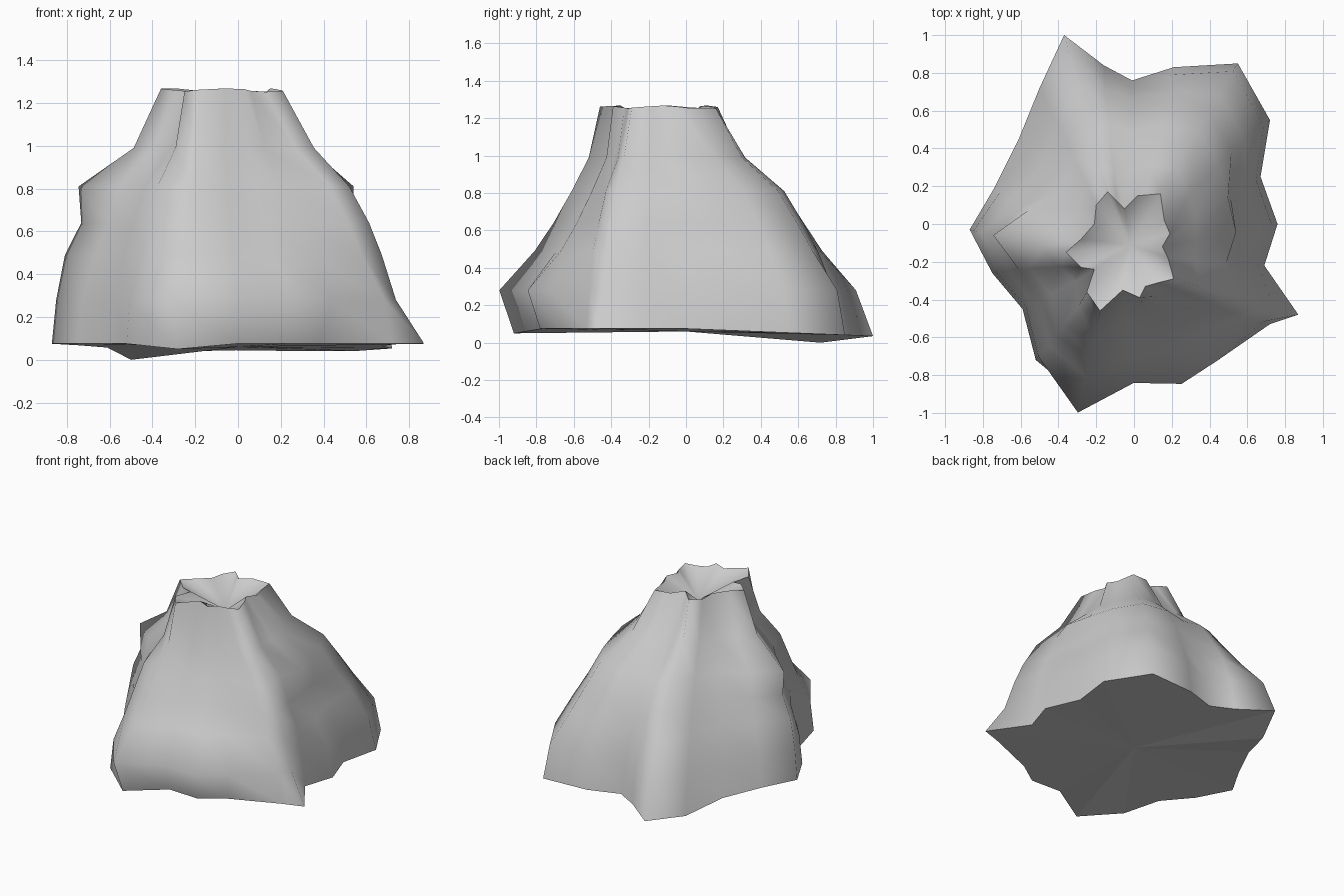
import bpy, bmesh, math

if "Cube" in bpy.data.objects:
    bpy.data.objects.remove(bpy.data.objects["Cube"])

# Outline of the foot and of the crater rim, matched ridge by ridge
base = [(-.37, 1.0), (-.16, .84), (-.01, .76), (.21, .83), (.55, .85), (.72, .55),
        (.67, .25), (.76, 0), (.69, -.22), (.87, -.48), (.72, -.53), (.38, -.67),
        (.22, -.78), (-.01, -.77), (-.28, -.92), (-.52, -.72), (-.59, -.45),
        (-.75, -.26), (-.87, -.03), (-.74, .19), (-.61, .45), (-.50, .72)]
rim = [(-.14, .17), (-.09, .12), (-.05, .08), (.02, .15), (.14, .16), (.16, .02),
       (.19, -.05), (.15, -.12), (.18, -.18), (.21, -.29), (.13, -.31), (.06, -.33),
       (.03, -.39), (-.06, -.35), (-.18, -.46), (-.25, -.36), (-.21, -.24),
       (-.28, -.23), (-.36, -.15), (-.28, -.08), (-.21, 0), (-.20, .10)]

# Slope profiles: how far each level has moved from foot to rim
levels = [0, .28, .49, .64, .81, .99, 1.26]
slopes = {
    "B": [0, .11, .27, .42, .58, .83, 1],      # back ridge
    "D": [0, .15, .32, .47, .61, .83, 1],      # back left
    "C": [0, .06, .19, .32, .47, .76, 1],      # back right corner
    "R": [0, .06, .17, .28, .43, .74, 1],      # right
    "U": [0, .05, .20, .36, .36, .70, 1],      # right shoulder bump
    "T": [0, .20, .30, .39, .53, .78, 1],      # front right spur
    "F": [0, -.17, .24, .46, .67, .87, 1],     # front, bulging at the foot
    "L": [0, .05, .18, .30, .44, .77, 1],      # left
    "P": [0, .04, .12, .27, .245, .75, 1],     # left shoulder bump
    "Q": [0, .07, .19, .32, .40, .78, 1],      # beside the bump
}
columns = "BRRRCCUURTRFFFFLLLPQDD"
keep = (7, 9, 14, 18)                          # ridges left at full strength
n = len(columns)


def foot_height(i):
    if i == 21:
        return 0.0
    if i == 14:
        return 0.05
    return 0.075 - 0.04 * max(base[i][1], 0)


def ring_points(k):
    pts = []
    for i in range(n):
        t = slopes[columns[i]][k]
        pts.append([base[i][a] + (rim[i][a] - base[i][a]) * t for a in (0, 1)])
    if 2 <= k <= 5:
        # Soften the gullies between ridges higher up
        pts = [p if i in keep else
               [.7 * p[a] + .15 * (pts[i - 1][a] + pts[(i + 1) % n][a]) for a in (0, 1)]
               for i, p in enumerate(pts)]
    return pts


bm = bmesh.new()
rings = []
for k, z in enumerate(levels):
    ring = []
    for i, (x, y) in enumerate(ring_points(k)):
        h = foot_height(i) if k == 0 else z
        if k == len(levels) - 1:
            h += 0.008 * math.sin(i * 1.1)
        ring.append(bm.verts.new((x, y, h)))
    rings.append(ring)

# Mountain sides
for a, b in zip(rings, rings[1:]):
    for i in range(n):
        j = (i + 1) % n
        bm.faces.new((a[i], a[j], b[j], b[i]))

# Crater funnel and closed underside
pit = bm.verts.new((-.02, -.11, 1.12))
under = bm.verts.new((0, 0, .06))
for i in range(n):
    j = (i + 1) % n
    bm.faces.new((rings[-1][i], rings[-1][j], pit))
    bm.faces.new((rings[0][j], rings[0][i], under))

bmesh.ops.recalc_face_normals(bm, faces=bm.faces[:])

# Smooth slopes, with only the rim and foot kept sharp
for f in bm.faces:
    f.smooth = under not in f.verts
for ring in (rings[0], rings[-1]):
    for i in range(n):
        bm.edges.get((ring[i], ring[(i + 1) % n])).smooth = False

mesh = bpy.data.meshes.new("volcano_mountain")
bm.to_mesh(mesh)
bm.free()
volcano = bpy.data.objects.new("volcano_mountain", mesh)
bpy.context.collection.objects.link(volcano)
